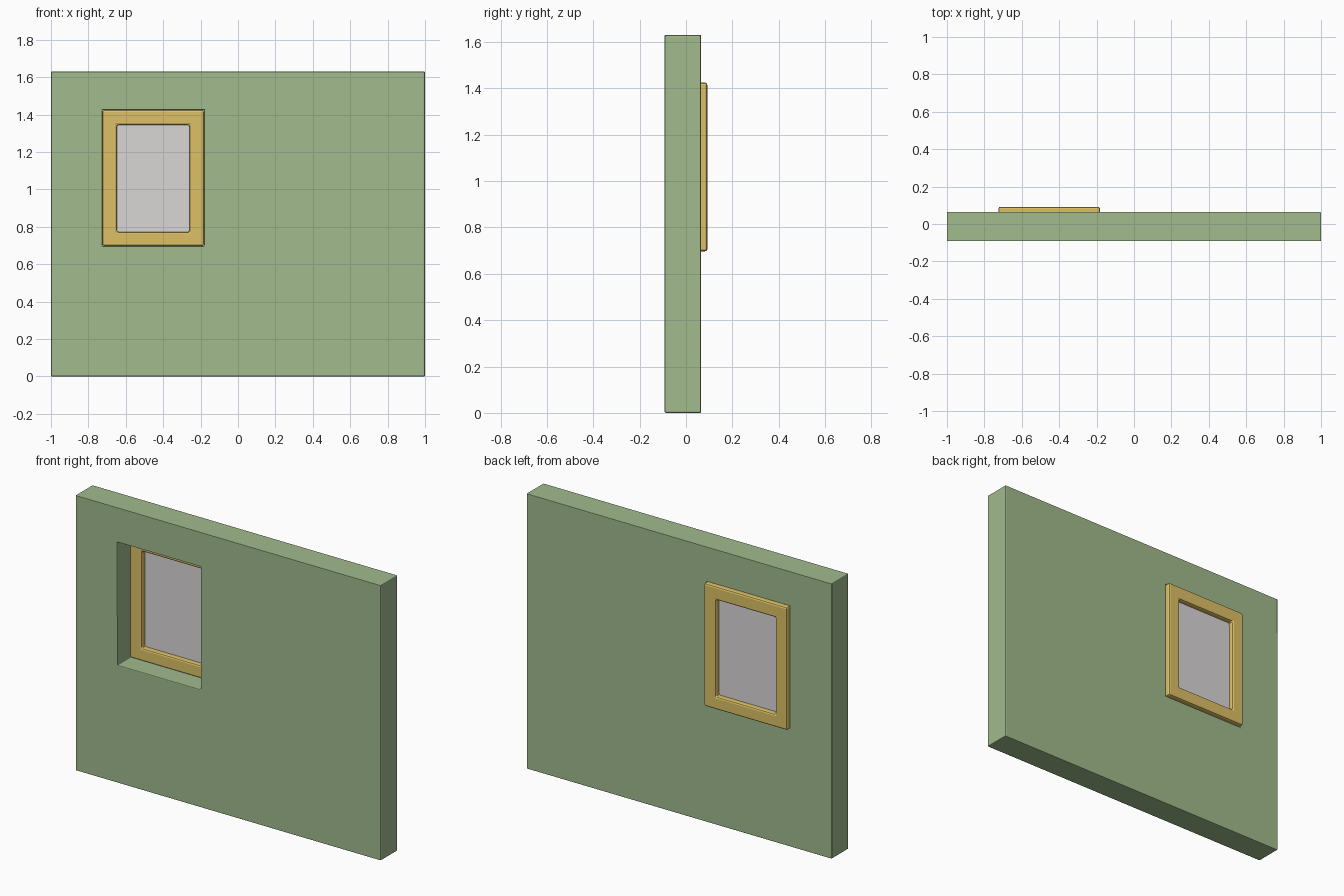
import bpy, bmesh

if "Cube" in bpy.data.objects:
    bpy.data.objects.remove(bpy.data.objects["Cube"])


def material(name, rgb):
    m = bpy.data.materials.new(name)
    m.diffuse_color = (*[(c / 255) ** 2.2 for c in rgb], 1)
    m.use_nodes = True
    m.node_tree.nodes["Principled BSDF"].inputs["Base Color"].default_value = m.diffuse_color
    return m


def finish(name, bm, mat, bevel=0):
    bmesh.ops.recalc_face_normals(bm, faces=bm.faces)
    me = bpy.data.meshes.new(name)
    bm.to_mesh(me)
    bm.free()
    ob = bpy.data.objects.new(name, me)
    bpy.context.collection.objects.link(ob)
    me.materials.append(mat)
    if bevel:
        mod = ob.modifiers.new("soft_edges", 'BEVEL')
        mod.width = bevel
        mod.segments = 2
        mod.limit_method = 'ANGLE'
    return ob


def panel_with_hole(name, outer, inner, y0, y1, mat, bevel):
    """Rectangular panel in the xz plane with a rectangular opening."""
    bm = bmesh.new()
    loops = []
    for (x0, x1, z0, z1), y in ((outer, y0), (outer, y1), (inner, y1), (inner, y0)):
        loops.append([bm.verts.new((x, y, z)) for x, z in
                      ((x0, z0), (x1, z0), (x1, z1), (x0, z1))])
    for k in range(4):
        a, b = loops[k], loops[(k + 1) % 4]
        for i in range(4):
            j = (i + 1) % 4
            bm.faces.new((a[i], a[j], b[j], b[i]))
    return finish(name, bm, mat, bevel)


green = material("wall_green", (160, 185, 140))
ochre = material("frame_ochre", (220, 192, 102))
grey = material("glass_grey", (216, 214, 213))

opening = (-0.725, -0.182, 0.697, 1.425)
pane = (-0.648, -0.26, 0.773, 1.345)

# wall slab with window opening
panel_with_hole("wall", (-1, 1, 0, 1.63), opening, -0.092, 0.065, green, 0.005)

# window frame, set towards the back and standing proud of it
panel_with_hole("window_frame", opening, pane, 0.024, 0.092, ochre, 0.01)

# thin glass pane in the middle of the frame
bm = bmesh.new()
bmesh.ops.create_cube(bm, size=1)
for v in bm.verts:
    v.co.x = pane[0 if v.co.x < 0 else 1]
    v.co.y = 0.054 if v.co.y < 0 else 0.062
    v.co.z = pane[2 if v.co.z < 0 else 3]
finish("window_glass", bm, grey)
